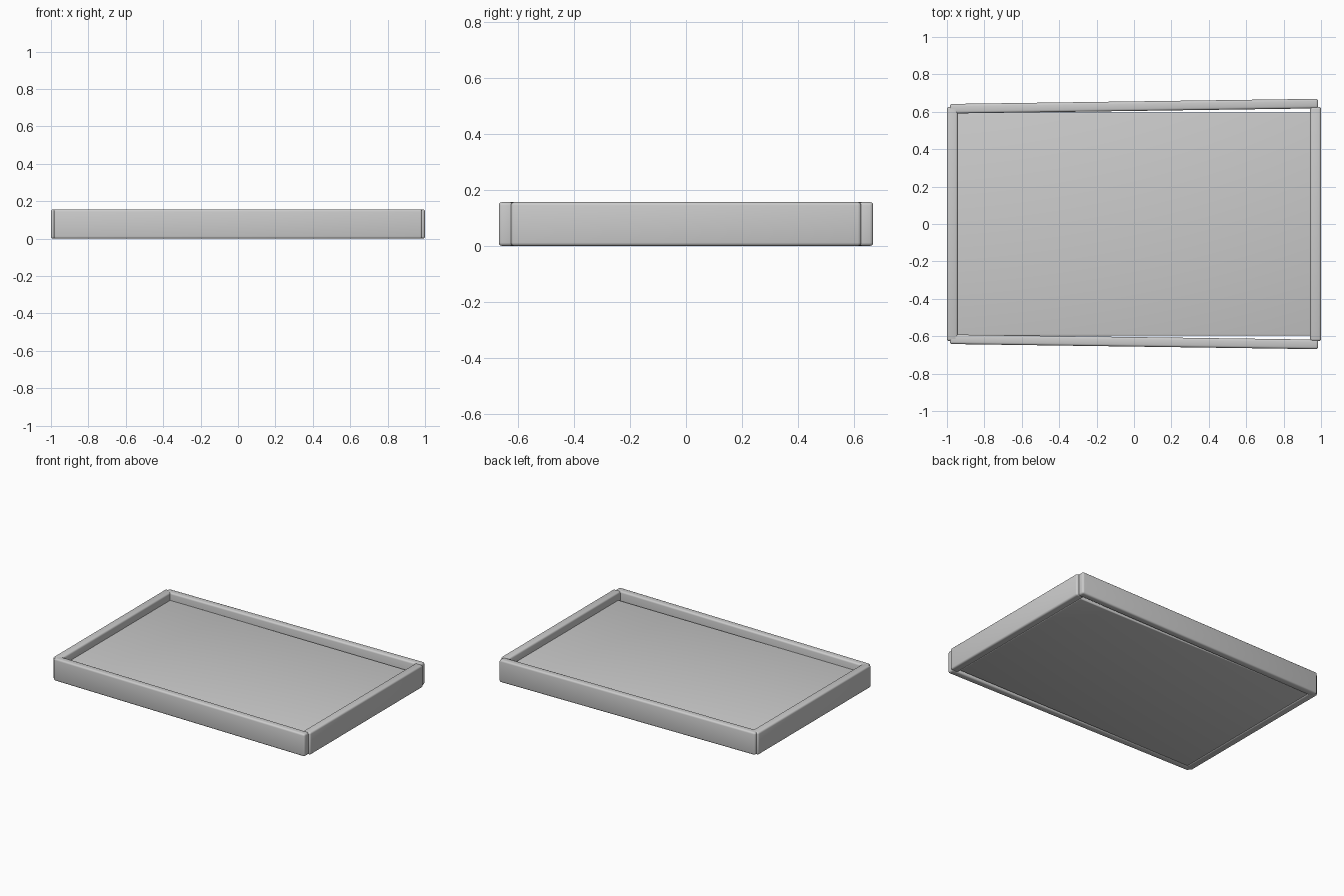
import bpy
import math

cube = bpy.data.objects.get("Cube")
if cube:
    bpy.data.objects.remove(cube, do_unlink=True)

# Single grey finish
grey = bpy.data.materials.new("plain_grey")
grey.use_nodes = True
colour = (0.6, 0.6, 0.6, 1)
grey.diffuse_color = colour
grey.node_tree.nodes["Principled BSDF"].inputs["Base Color"].default_value = colour

HEIGHT = 0.157


def board(name, size, location, turn=0.0, bevel=0.012):
    """Rounded box, optionally turned about z."""
    bpy.ops.mesh.primitive_cube_add(size=1, location=location)
    obj = bpy.context.object
    obj.name = name
    obj.scale = size
    bpy.ops.object.transform_apply(location=False, rotation=False, scale=True)
    obj.rotation_euler.z = turn
    mod = obj.modifiers.new("rounded_edges", "BEVEL")
    mod.width = bevel
    mod.segments = 3
    bpy.ops.object.modifier_apply(modifier=mod.name)
    bpy.ops.object.shade_smooth_by_angle(angle=math.radians(35))
    obj.data.materials.append(grey)
    return obj


# Tray floor
board("tray_floor", (1.89, 1.194, 0.102), (0, 0, 0.053), bevel=0.006)

# Parallel end rails
for side, sx in (("left", 1), ("right", -1)):
    board(side + "_rail", (0.058, 1.252, HEIGHT), (sx * 0.971, 0, HEIGHT / 2))

# Long rails, splayed apart toward the left end
for side, sy in (("back", 1), ("front", -1)):
    board(side + "_rail", (1.97, 0.051, HEIGHT), (0, sy * 0.63, HEIGHT / 2),
          turn=sy * math.radians(0.8))
